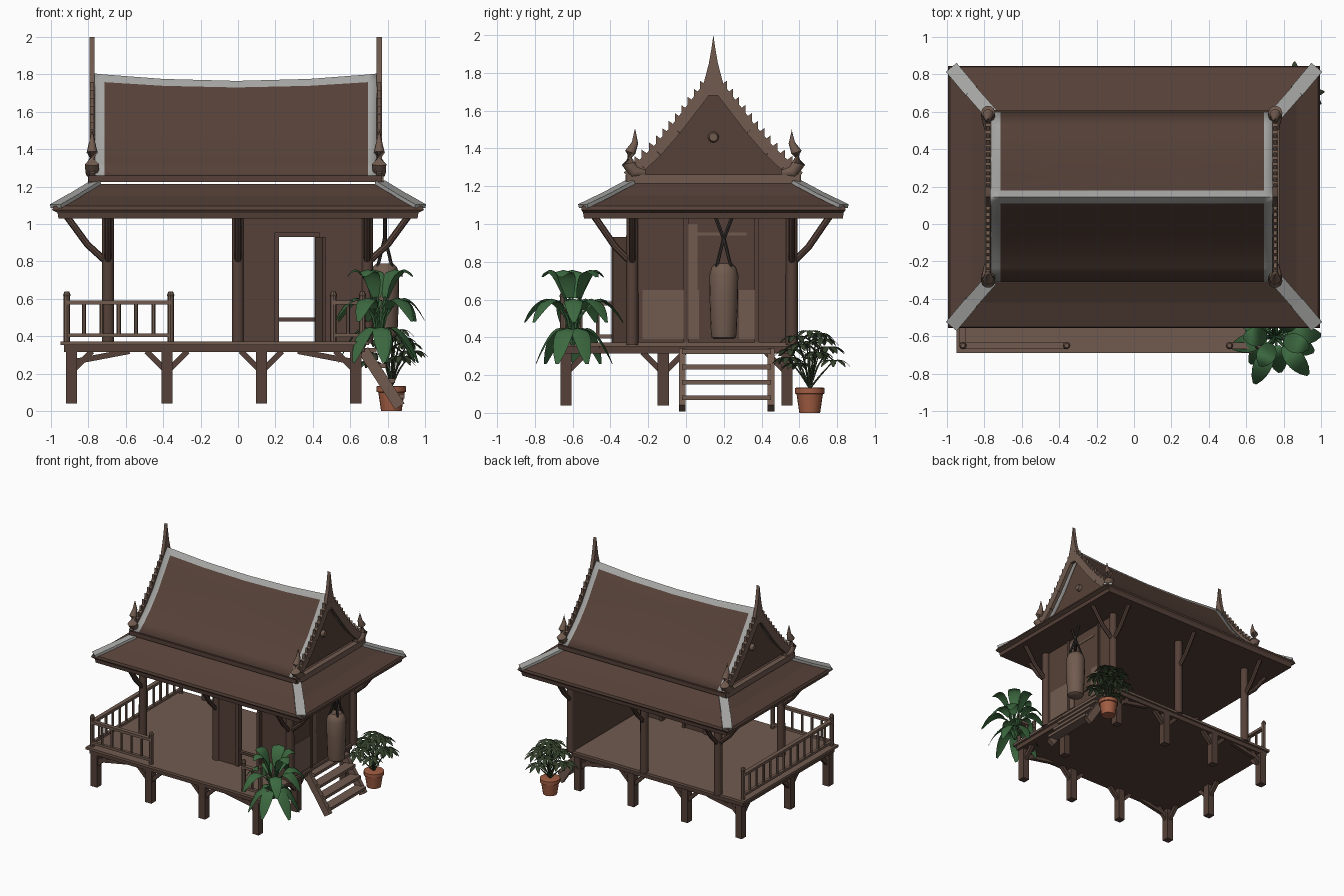
import bpy, bmesh, math, random
from mathutils import Vector, Matrix

if "Cube" in bpy.data.objects:
    bpy.data.objects.remove(bpy.data.objects["Cube"])
random.seed(4)
CY = 0.145                                   # roof centre line in y


def material(name, r, g, b):
    m = bpy.data.materials.new(name)
    m.diffuse_color = (r, g, b, 1)
    m.use_nodes = True
    m.node_tree.nodes["Principled BSDF"].inputs["Base Color"].default_value = m.diffuse_color
    return m


DARK = material("dark brown wood", 0.092, 0.053, 0.040)
LIGHT = material("light brown wood", 0.165, 0.105, 0.078)
GREY = material("grey roof trim", 0.38, 0.38, 0.37)
GREEN = material("banana leaf green", 0.045, 0.14, 0.05)
OLIVE = material("dark leaf green", 0.035, 0.055, 0.025)
CLAY = material("terracotta", 0.36, 0.11, 0.055)
IRON = material("dark iron", 0.03, 0.025, 0.022)


def box(bm, lo, hi):
    lo, hi = Vector(lo), Vector(hi)
    m = Matrix.Translation((lo + hi) / 2) @ Matrix.Diagonal((*(hi - lo), 1))
    bmesh.ops.create_cube(bm, size=1, matrix=m)


def beam(bm, p, q, w, h):
    p, q = Vector(p), Vector(q)
    rot = (q - p).to_track_quat('X', 'Z').to_matrix().to_4x4()
    m = Matrix.Translation((p + q) / 2) @ rot @ Matrix.Diagonal(((q - p).length, w, h, 1))
    bmesh.ops.create_cube(bm, size=1, matrix=m)


def tube(bm, pts, radii, n=10):
    pts, rings = [Vector(p) for p in pts], []
    for i, (p, r) in enumerate(zip(pts, radii)):
        d = pts[min(i + 1, len(pts) - 1)] - pts[max(i - 1, 0)]
        q = d.to_track_quat('Z', 'Y')
        rings.append([bm.verts.new(p + q @ Vector((r * math.cos(a), r * math.sin(a), 0)))
                      for a in (math.tau * k / n for k in range(n))])
    for a, b in zip(rings, rings[1:]):
        for k in range(n):
            bm.faces.new((a[k], a[(k + 1) % n], b[(k + 1) % n], b[k]))
    bm.faces.new(rings[0][::-1])
    bm.faces.new(rings[-1])


def prism(bm, yz, x0, x1):
    a = [bm.verts.new((x0, y, z)) for y, z in yz]
    b = [bm.verts.new((x1, y, z)) for y, z in yz]
    bm.faces.new(a)
    bm.faces.new(b[::-1])
    for i in range(len(yz)):
        j = (i + 1) % len(yz)
        bm.faces.new((a[i], b[i], b[j], a[j]))


def finish(name, bm, *mats, smooth=False):
    bmesh.ops.recalc_face_normals(bm, faces=bm.faces[:])
    me = bpy.data.meshes.new(name)
    bm.to_mesh(me)
    bm.free()
    ob = bpy.data.objects.new(name, me)
    for m in mats:
        me.materials.append(m)
    bpy.context.collection.objects.link(ob)
    if smooth:
        bpy.ops.object.select_all(action='DESELECT')
        ob.select_set(True)
        bpy.context.view_layer.objects.active = ob
        bpy.ops.object.shade_smooth_by_angle(angle=math.radians(40))
    return ob


# Deck: boards on a slightly smaller frame
bm = bmesh.new()
box(bm, (-0.95, -0.69, 0.352), (0.70, 0.575, 0.372))
finish("deck_boards", bm, LIGHT)
bm = bmesh.new()
box(bm, (-0.93, -0.67, 0.315), (0.68, 0.56, 0.353))
finish("deck_frame", bm, DARK)

# Stilts around the edge with short diagonal struts
bm, st = bmesh.new(), bmesh.new()
XS, YS = (-0.89, -0.38, 0.125, 0.63), (-0.635, -0.12, 0.535)
for x in XS:
    for y in YS:
        if x in XS[1:3] and y == YS[1]:
            continue
        box(bm, (x - 0.03, y - 0.03, 0.04), (x + 0.03, y + 0.03, 0.32))
        for s in (-1, 1):
            if y != YS[1] and -0.95 < x + s * 0.12 < 0.7:
                beam(st, (x, y, 0.21), (x + s * 0.11, y, 0.32), 0.03, 0.03)
            if x not in XS[1:3] and -0.69 < y + s * 0.12 < 0.57:
                beam(st, (x, y, 0.21), (x, y + s * 0.11, 0.32), 0.03, 0.03)
for y in (YS[0], YS[2]):
    beam(st, (-0.87, y, 0.265), (-0.58, y, 0.32), 0.03, 0.03)
    beam(st, (0.61, y, 0.265), (0.32, y, 0.32), 0.03, 0.03)
finish("deck_stilts", bm, DARK)
finish("deck_struts", st, DARK)

# Round columns with brackets reaching out to the eaves
bm, br = bmesh.new(), bmesh.new()
for y, s in ((-0.285, -1), (0.56, 1)):
    for x in (-0.695, 0.0, 0.69):
        tube(bm, [(x, y, 0.36), (x, y, 1.05)], [0.033, 0.031], 12)
        tube(br, [(x, y, 0.79), (x, y + s * 0.09, 0.88), (x, y + s * 0.2, 1.04)], [0.018] * 3, 8)
        if x:
            t = math.copysign(1, x)
            tube(br, [(x, y, 0.79), (x + t * 0.11, y, 0.89), (x + t * 0.22, y, 1.04)], [0.018] * 3, 8)
finish("house_columns", bm, DARK, smooth=True)
finish("eave_brackets", br, DARK, smooth=True)

# Front wall with doorway, and right wall with framed panel
bm = bmesh.new()
for x0, x1, z0, z1 in ((0.03, 0.22, 0.37, 1.04), (0.41, 0.68, 0.37, 1.04), (0.22, 0.41, 0.93, 1.04),
                       (0.22, 0.41, 0.48, 0.50)):
    box(bm, (x0, -0.30, z0), (x1, -0.27, z1))
box(bm, (0.655, -0.29, 0.37), (0.685, 0.56, 1.04))
finish("walls", bm, DARK)
bm = bmesh.new()
beam(bm, (0.42, -0.30, 0.65), (0.46, -0.39, 0.65), 0.02, 0.56)
box(bm, (0.195, -0.31, 0.37), (0.22, -0.26, 0.955))
box(bm, (0.41, -0.31, 0.37), (0.435, -0.26, 0.955))
box(bm, (0.195, -0.31, 0.93), (0.435, -0.26, 0.955))
finish("door_leaf_and_frame", bm, DARK)
bm = bmesh.new()
for y0, y1, z0, z1 in ((-0.23, 0.07, 0.39, 0.65), (0.01, 0.06, 0.65, 1.0), (0.28, 0.37, 0.39, 0.65),
                       (0.06, 0.32, 0.94, 0.955)):
    box(bm, (0.684, y0, z0), (0.690, y1, z1))
finish("worn_wall_panels", bm, LIGHT)
bm = bmesh.new()
for y in (0.0, 0.375):
    box(bm, (0.68, y - 0.012, 0.37), (0.697, y + 0.012, 1.04))
finish("side_door_frame", bm, DARK)

# Railings
bm = bmesh.new()
def railing(a, b, newels):
    a, b = Vector(a), Vector(b)
    up = lambda p, z: (p.x, p.y, z)
    beam(bm, up(a, 0.58), up(b, 0.58), 0.035, 0.022)
    beam(bm, up(a, 0.405), up(b, 0.405), 0.025, 0.02)
    n = max(2, round((b - a).length / 0.095))
    for i in range(1, n):
        p = a.lerp(b, i / n)
        tube(bm, [up(p, 0.405), up(p, 0.58)], [0.011, 0.011], 6)
    for p in newels:
        tube(bm, [up(Vector(p), z) for z in (0.37, 0.61, 0.62, 0.64)], [0.017, 0.017, 0.02, 0.012], 8)
L0, L1, L2 = (-0.915, -0.65, 0), (-0.36, -0.65, 0), (-0.915, 0.54, 0)
railing(L0, L1, [L0, L1])
railing(L0, L2, [L2])
railing((0.51, -0.65, 0), (0.665, -0.65, 0), [(0.51, -0.65, 0), (0.665, -0.65, 0)])
finish("railings", bm, LIGHT)

# Steps on the right side
bm = bmesh.new()
for y in (-0.02, 0.45):
    beam(bm, (0.67, y, 0.325), (0.865, y, 0.025), 0.035, 0.06)
for i in range(4):
    x, z = 0.69 + i * 0.05, 0.325 - i * 0.082
    box(bm, (x - 0.035, -0.02, z - 0.012), (x + 0.05, 0.45, z + 0.012))
finish("side_steps", bm, LIGHT)

# Lower hipped roof: stacked rectangular rings, closed underneath
bm = bmesh.new()
rings = [[bm.verts.new((sx * hx, CY + sy * hy, z)) for sx, sy in ((-1, -1), (1, -1), (1, 1), (-1, 1))]
         for hx, hy, z in ((0.96, 0.685, 1.03), (0.965, 0.69, 1.06), (0.995, 0.70, 1.075),
                           (0.985, 0.695, 1.095), (0.87, 0.565, 1.15), (0.775, 0.455, 1.215))]
for a, b in zip(rings, rings[1:]):
    for k in range(4):
        bm.faces.new((a[k], a[(k + 1) % 4], b[(k + 1) % 4], b[k]))
bm.faces.new(rings[0][::-1])
bm.faces.new(rings[-1])
finish("lower_roof", bm, DARK)
bm = bmesh.new()
for sx in (-1, 1):
    for sy in (-1, 1):
        P = [(sx * hx, CY + sy * hy, z) for hx, hy, z in
             ((0.76, 0.44, 1.222), (0.87, 0.565, 1.155), (0.975, 0.69, 1.095))]
        beam(bm, P[0], P[1], 0.07, 0.02)
        beam(bm, P[1], P[2], 0.075, 0.02)
finish("lower_roof_hip_trim", bm, GREY)

# Upper gable roof: concave profile swept along x, grey at ridge and ends
HALF = [(0, 1.765), (0.035, 1.73), (0.1, 1.645), (0.2, 1.515), (0.3, 1.40), (0.38, 1.325), (0.455, 1.265)]
PROFILE = [(-d, z) for d, z in HALF[:0:-1]] + HALF
bm = bmesh.new()
xs = [-0.77, -0.715, -0.4, -0.01, 0.38, 0.695, 0.75]
grid = [[bm.verts.new((x, CY + d, z + 0.04 * ((x + 0.01) / 0.76) ** 2 * max(0, 1 - abs(d) / 0.2)))
         for d, z in PROFILE] for x in xs]
for i in range(len(xs) - 1):
    for j in range(len(PROFILE) - 1):
        f = bm.faces.new((grid[i][j], grid[i + 1][j], grid[i + 1][j + 1], grid[i][j + 1]))
        f.material_index = int(i in (0, len(xs) - 2) or j in (5, 6))
roof = finish("upper_roof", bm, DARK, GREY, smooth=True)
mod = roof.modifiers.new("thickness", 'SOLIDIFY')
mod.thickness = 0.02
mod.offset = -1
bm = bmesh.new()
for s in (-1, 1):
    box(bm, (-0.80, CY + s * 0.445 - 0.02, 1.225), (0.77, CY + s * 0.445 + 0.02, 1.26))
finish("upper_roof_eave_beams", bm, DARK)

# Gable ends: panel, rosette, bargeboards, flame teeth, spire and horns
panel, trim, horn = bmesh.new(), bmesh.new(), bmesh.new()
for xo, s in ((-0.78, -1), (0.755, 1)):
    xp = xo - s * 0.07
    prism(panel, [(CY + d, z - 0.02) for d, z in PROFILE], xp - 0.01, xp + 0.01)
    tube(trim, [(xp, CY, 1.46), (xp + s * 0.035, CY, 1.46)], [0.032, 0.022], 12)
    box(trim, (xo - 0.022, CY - 0.455, 1.215), (xo + 0.022, CY + 0.455, 1.262))
    for side in (-1, 1):
        for (d0, z0), (d1, z1) in zip(HALF, HALF[1:]):
            beam(trim, (xo, CY + side * d0, z0 - 0.015), (xo, CY + side * d1, z1 - 0.015), 0.03, 0.06)
            n = max(1, round((d1 - d0) / 0.035))
            for k in range(n):
                t = (k + 0.5) / n
                d, z = d0 + (d1 - d0) * t, z0 + (z1 - z0) * t
                if 0.04 < d < 0.41:
                    prism(trim, [(CY + side * (d - 0.022), z + 0.02), (CY + side * (d + 0.02), z - 0.01),
                                 (CY + side * (d + 0.02), z + 0.05)], xo - 0.01, xo + 0.01)
        tube(horn, [(xo, CY + side * d, z) for d, z in ((0.36, 1.27), (0.42, 1.275), (0.45, 1.32),
             (0.44, 1.38), (0.415, 1.43), (0.415, 1.50))], [0.02, 0.036, 0.038, 0.03, 0.018, 0.002])
    half = [(0.07, 1.68), (0.045, 1.77), (0.024, 1.85), (0.01, 1.93)]
    prism(trim, [(CY + d, z) for d, z in half] + [(CY, 2.0)] + [(CY - d, z) for d, z in half[::-1]],
          xo - 0.014, xo + 0.014)
finish("gable_panels", panel, DARK)
finish("gable_ornaments", trim, LIGHT)
finish("gable_horns", horn, LIGHT, smooth=True)

# Hanging punching bag and chains
BX, BY = 0.785, 0.2
bm = bmesh.new()
tube(bm, [(BX, BY, z) for z in (0.39, 0.40, 0.42, 0.6, 0.73, 0.77, 0.79)],
     [0.05, 0.064, 0.068, 0.075, 0.077, 0.065, 0.045], 20)
finish("punching_bag", bm, LIGHT, smooth=True)
bm = bmesh.new()
for k in range(4):
    a = math.tau * (k + 0.5) / 4
    tube(bm, [(BX + 0.065 * math.cos(a), BY + 0.065 * math.sin(a), 0.74), (BX, BY, 0.93)], [0.009] * 2, 6)
for s in (-1, 1):
    tube(bm, [(BX, BY, 0.92), (BX, BY + s * 0.045, 1.04)], [0.011] * 2, 6)
finish("bag_chains", bm, IRON)


# Leaf: a folded blade following a bent path
def leaf(bm, p0, p1, p2, width, start=0.0, n=7):
    p0, p1, p2 = Vector(p0), Vector(p1), Vector(p2)
    side = Vector((p2.y - p0.y, p0.x - p2.x, 0)).normalized()
    rows = []
    for i in range(n + 1):
        u = i / n
        t = start + (1 - start) * u
        c = p0 * (1 - t) ** 2 + p1 * 2 * t * (1 - t) + p2 * t * t
        w = width * max(0.05, math.sin(math.pi * (0.06 + 0.92 * u)) ** 0.6)
        rows.append([bm.verts.new(c + side * w * k + Vector((0, 0, -0.25 * w * abs(k)))) for k in (-1, 0, 1)])
    for a, b in zip(rows, rows[1:]):
        for k in (0, 1):
            bm.faces.new((a[k], a[k + 1], b[k + 1], b[k]))


# Banana plant at the front right corner
bm = bmesh.new()
B = Vector((0.755, -0.60, 0.36))
for count, reach, top, tip, w in ((5, 0.19, 0.52, 0.36, 0.052), (7, 0.27, 0.42, 0.12, 0.05),
                                  (7, 0.22, 0.22, -0.10, 0.05)):
    for k in range(count):
        a = math.tau * (k + 0.4 * random.random()) / count + reach * 9
        r, d = reach * random.uniform(0.88, 1.04), Vector((math.cos(a), math.sin(a), 0))
        p1, p2 = B + d * r * 0.4 + Vector((0, 0, top)), B + d * r + Vector((0, 0, tip))
        leaf(bm, B, p1, p2, w, 0.3)
        tube(bm, [B, B.lerp(p1, 0.35), B * 0.49 + p1 * 0.42 + p2 * 0.09], [0.012, 0.009, 0.006], 6)
finish("banana_plant", bm, GREEN, smooth=True)

# Potted umbrella plant behind the steps
PX, PY = 0.82, 0.655
bm = bmesh.new()
tube(bm, [(PX, PY, z) for z in (0, 0.10, 0.102, 0.132, 0.134)], [0.055, 0.070, 0.079, 0.079, 0.068], 20)
finish("plant_pot", bm, CLAY, smooth=True)
bm = bmesh.new()
for k in range(13):
    a = k * 2.4
    r, z = 0.03 + 0.105 * math.sqrt(k / 12), 0.43 - 0.17 * k / 12
    c = Vector((PX + r * math.cos(a), PY + r * math.sin(a), z))
    tube(bm, [(PX, PY, 0.13), (PX + 0.4 * (c.x - PX), PY + 0.4 * (c.y - PY), z * 0.7), c], [0.006, 0.005, 0.003], 5)
    for j in range(8):
        b = math.tau * j / 8 + k
        d = Vector((math.cos(b), math.sin(b), 0))
        leaf(bm, c, c + d * 0.05 + Vector((0, 0, 0.025)), c + d * 0.09 + Vector((0, 0, -0.03)), 0.017, 0.1, 4)
finish("umbrella_plant", bm, OLIVE)
